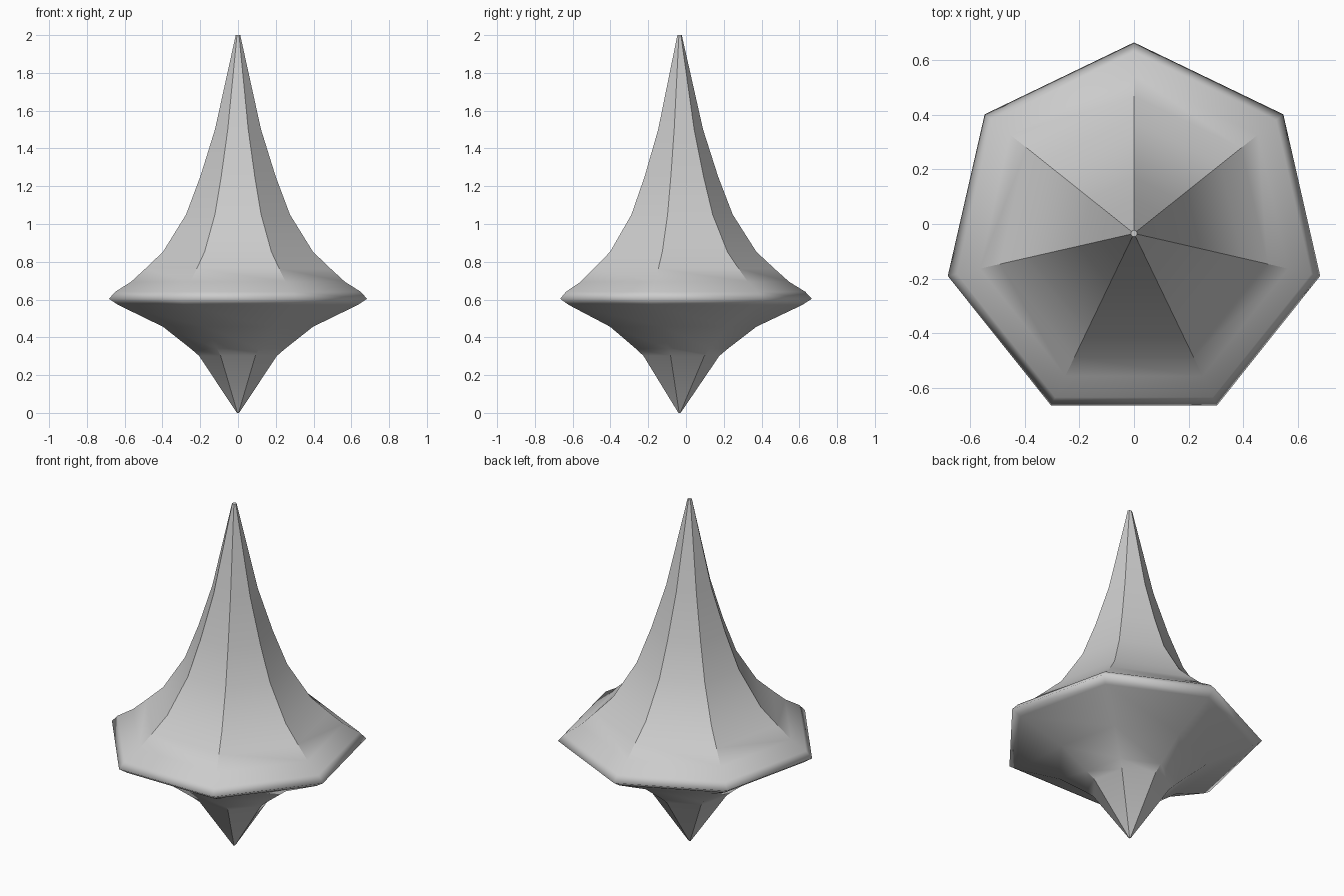
import bpy, bmesh, math

if "Cube" in bpy.data.objects:
    bpy.data.objects.remove(bpy.data.objects["Cube"])

SIDES = 7
CORNER = math.sin(math.radians(720 / SIDES))   # widest corner x / radius

# Half-width (front view) and height, from bottom point to top point
profile = [(0.006, 0), (0.206, 0.302), (0.25, 0.34), (0.397, 0.456), (0.635, 0.572),
           (0.683, 0.604), (0.65, 0.641), (0.566, 0.694), (0.49, 0.764), (0.397, 0.853),
           (0.275, 1.05), (0.2, 1.25), (0.122, 1.5), (0.012, 2.0)]

# Seven-sided spindle body, one corner pointing to the back
bm = bmesh.new()
r_max = max(x for x, z in profile) / CORNER
y_mid = -r_max * (1 - math.cos(math.pi / SIDES)) / 2
rings = []
for x, z in profile:
    r = x / CORNER
    rings.append([bm.verts.new((r * math.sin(2 * math.pi * i / SIDES),
                                r * math.cos(2 * math.pi * i / SIDES) + y_mid, z))
                  for i in range(SIDES)])
for a, b in zip(rings, rings[1:]):
    for i in range(SIDES):
        j = (i + 1) % SIDES
        bm.faces.new((a[i], a[j], b[j], b[i]))
caps = [bm.faces.new(rings[0]), bm.faces.new(rings[-1])]
bmesh.ops.recalc_face_normals(bm, faces=bm.faces)

# Smooth along the profile, crisp along the steep corner ridges and caps
for f in bm.faces:
    f.smooth = f not in caps
for e in bm.edges:
    ridge = abs(e.verts[0].co.z - e.verts[1].co.z) > 1e-4
    capped = any(f in caps for f in e.link_faces)
    e.smooth = not (capped or (ridge and e.calc_face_angle() > math.radians(34)))

mesh = bpy.data.meshes.new("spindle_body")
bm.to_mesh(mesh)
bm.free()
body = bpy.data.objects.new("spindle_body", mesh)
bpy.context.collection.objects.link(body)
